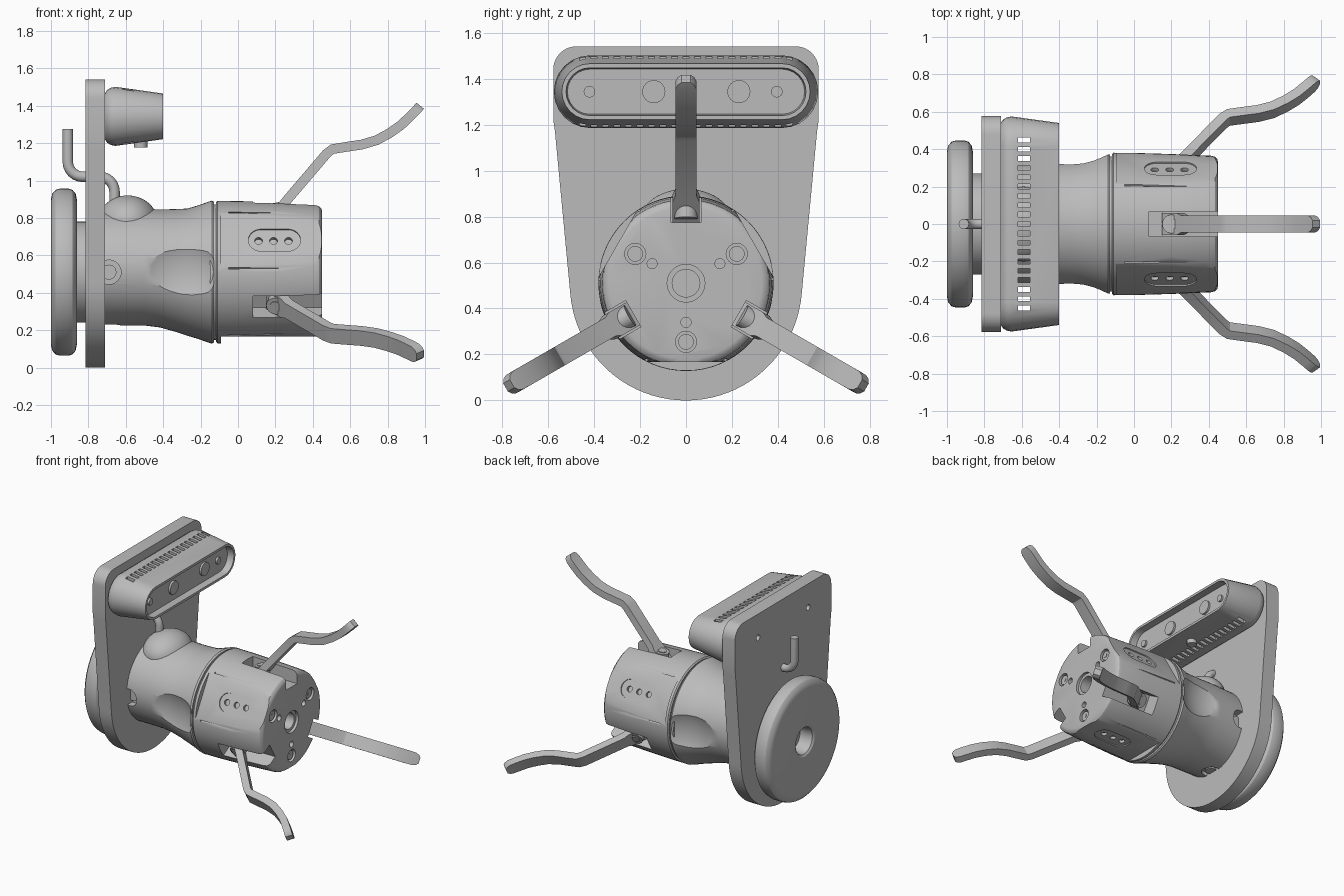
import bpy, bmesh, math
from mathutils import Matrix, Vector

if "Cube" in bpy.data.objects:
    bpy.data.objects.remove(bpy.data.objects["Cube"])

grey = bpy.data.materials.new("plain grey")
grey.use_nodes = True
grey.diffuse_color = (0.5, 0.5, 0.5, 1)
grey.node_tree.nodes["Principled BSDF"].inputs["Base Color"].default_value = (0.5, 0.5, 0.5, 1)

AXIS = 0.51                       # height of the gripper axis
FINGER_ANGLES = (0, 120, 240)     # turns about the axis, 0 is straight up
PANEL_ANGLES = (60, 180, 300)


def spin(deg):
    """Frame on the gripper axis, turned about x so local z points outward."""
    return Matrix.Translation((0, 0, AXIS)) @ Matrix.Rotation(math.radians(deg), 4, 'X')


def finish(name, bm, frame=Matrix()):
    bmesh.ops.transform(bm, matrix=frame, verts=bm.verts)
    bmesh.ops.recalc_face_normals(bm, faces=bm.faces)
    me = bpy.data.meshes.new(name)
    bm.to_mesh(me)
    bm.free()
    me.materials.append(grey)
    ob = bpy.data.objects.new(name, me)
    bpy.context.collection.objects.link(ob)
    return ob


def loft(name, rings, frame=Matrix(), closed=False):
    bm = bmesh.new()
    loops = [[bm.verts.new(p) for p in ring] for ring in rings]
    pairs = list(zip(loops, loops[1:]))
    if closed:
        pairs.append((loops[-1], loops[0]))
    else:
        bm.faces.new(loops[0])
        bm.faces.new(loops[-1])
    for a, b in pairs:
        for i in range(len(a)):
            j = (i + 1) % len(a)
            bm.faces.new((a[i], a[j], b[j], b[i]))
    return finish(name, bm, frame)


def oval(x, ry, rz, cz=0.0, n=64):
    return [(x, ry * math.cos(t), cz + rz * math.sin(t))
            for t in (2 * math.pi * i / n for i in range(n))]


def lathe(name, profile, frame=spin(0), closed=False):
    return loft(name, [oval(x, r, r) for x, r in profile], frame, closed)


def stadium(x, hy, hz, cz=0.0, n=12):
    ends = [(s, math.pi * (i / n - 0.5) + (0 if s > 0 else math.pi))
            for s in (1, -1) for i in range(n + 1)]
    return [(x, s * (hy - hz) + hz * math.cos(t), cz + hz * math.sin(t)) for s, t in ends]


def box(name, lo, hi, frame=Matrix()):
    bm = bmesh.new()
    bmesh.ops.create_cube(bm, size=1)
    lo, hi = Vector(lo), Vector(hi)
    bmesh.ops.scale(bm, vec=hi - lo, verts=bm.verts)
    bmesh.ops.translate(bm, vec=(lo + hi) / 2, verts=bm.verts)
    return finish(name, bm, frame)


def rod(name, a, b, r, frame=Matrix(), n=24):
    a, b = Vector(a), Vector(b)
    bm = bmesh.new()
    bmesh.ops.create_cone(bm, cap_ends=True, segments=n, radius1=r, radius2=r, depth=(b - a).length)
    turn = (b - a).to_track_quat('Z', 'Y').to_matrix().to_4x4()
    return finish(name, bm, frame @ Matrix.Translation((a + b) / 2) @ turn)


def ball(name, centre, size):
    bm = bmesh.new()
    bmesh.ops.create_uvsphere(bm, u_segments=48, v_segments=24, radius=1)
    return finish(name, bm, Matrix.Translation(centre) @ Matrix.Diagonal((*size, 1)))


def cut(target, cutter):
    mod = target.modifiers.new("cut", 'BOOLEAN')
    mod.operation, mod.solver, mod.object = 'DIFFERENCE', 'EXACT', cutter
    bpy.context.view_layer.objects.active = target
    bpy.ops.object.modifier_apply(modifier=mod.name)
    bpy.data.objects.remove(cutter)


# Mounting wheel, hub and back plate
lathe("rear_wheel", [(-0.95, 0.095), (-0.99, 0.1), (-1.0, 0.115), (-1.0, 0.39), (-0.993, 0.42),
                     (-0.975, 0.44), (-0.955, 0.446), (-0.905, 0.446), (-0.885, 0.44),
                     (-0.868, 0.42), (-0.862, 0.39), (-0.862, 0.095)], closed=True)
lathe("wheel_hub", [(-0.89, 0.27), (-0.8, 0.27)])
outline = [(0.505 * math.cos(t), 0.505 + 0.505 * math.sin(t))
           for t in (math.radians(185 + 170 * i / 40) for i in range(41))]
outline += [(0.57, 1.17), (0.577, 1.22)]
for side, start in ((1, 0), (-1, 90)):
    outline += [(side * 0.477 + 0.1 * math.cos(t), 1.44 + 0.1 * math.sin(t))
                for t in (math.radians(start + 9 * i) for i in range(11))]
outline += [(-0.577, 1.22), (-0.57, 1.17)]
plate = loft("back_plate", [[(x, y, z) for y, z in outline] for x in (-0.815, -0.71)])
for y in (-0.3, 0.3):
    cut(plate, rod("hole", (-0.85, y, 1.36), (-0.78, y, 1.36), 0.022))

# Sensor bar with recessed face, lenses and vents
bar = loft("sensor_bar", [stadium(x, hy, hz, 1.343) for x, hy, hz in (
    (-0.715, 0.535, 0.118), (-0.7, 0.558, 0.141), (-0.68, 0.57, 0.153), (-0.655, 0.575, 0.158),
    (-0.4, 0.54, 0.122), (-0.4, 0.522, 0.104), (-0.45, 0.516, 0.098))])
for i in range(19):
    y = (i - 9) * 0.05
    cut(bar, box("slot", (-0.62, y - 0.013, 1.1), (-0.555, y + 0.013, 1.6)))
for y, r in ((-0.42, 0.025), (-0.14, 0.05), (0.23, 0.05), (0.395, 0.025)):
    rod("sensor_lens", (-0.46, y, 1.343), (-0.435, y, 1.343), r)
rod("sensor_foot", (-0.52, 0, 1.176), (-0.52, 0, 1.22), 0.035)

# Cable through the plate
curve = bpy.data.curves.new("cable", 'CURVE')
curve.dimensions, curve.bevel_depth, curve.bevel_resolution = '3D', 0.028, 4
curve.use_fill_caps = True
path = [(-0.91, 1.275), (-0.91, 1.1)]
path += [(-0.83 - 0.08 * math.cos(t), 1.1 - 0.08 * math.sin(t))
         for t in (math.radians(15 * i) for i in range(1, 7))]
path += [(-0.74 + 0.08 * math.sin(t), 0.94 + 0.08 * math.cos(t))
         for t in (math.radians(15 * i) for i in range(7))]
path += [(-0.66, 0.85)]
spline = curve.splines.new('POLY')
spline.points.add(len(path) - 1)
for p, (x, z) in zip(spline.points, path):
    p.co = (x, 0, z, 1)
curve.materials.append(grey)
bpy.context.collection.objects.link(bpy.data.objects.new("cable", curve))

# Flared wrist body with thumb scoops and rear notches
body = loft("wrist_body", [oval(x, ry, rz, cz) for x, ry, rz, cz in (
    (-0.72, 0.32, 0.31, 0.535), (-0.5, 0.33, 0.312, 0.537), (-0.42, 0.333, 0.315, 0.53),
    (-0.34, 0.338, 0.327, 0.52), (-0.27, 0.347, 0.34, AXIS), (-0.21, 0.361, 0.358, AXIS),
    (-0.16, 0.378, 0.376, AXIS), (-0.14, 0.382, 0.382, AXIS), (-0.128, 0.376, 0.376, AXIS))])
for s in (-1, 1):
    cut(body, ball("scoop", (-0.33, s * 0.49, AXIS), (0.27, 0.19, 0.28)))
for a in (90, 180, 270):
    cut(body, rod("notch", (-0.69, 0, 0.25), (-0.69, 0, 0.45), 0.065, spin(a)))
    rod("mount_bolt", (-0.69, 0, 0.2), (-0.69, 0, 0.275), 0.04, spin(a))
ball("cable_bump", (-0.59, 0, 0.78), (0.16, 0.2, 0.14))
lathe("seam_ring", [(-0.15, 0.362), (-0.1, 0.362)])

# Gripper head with three flat panels, three finger slots and front holes
head = lathe("gripper_head", [(-0.118, 0.372), (-0.11, 0.381), (0.0, 0.38), (0.2, 0.374),
                              (0.41, 0.365), (0.432, 0.36), (0.445, 0.347), (0.45, 0.33)])
for a in PANEL_ANGLES:
    f = spin(a)
    cut(head, box("flat", (-0.09, -0.5, 0.343), (0.6, 0.5, 0.6), f))
    tray = [[(0.195 + y, x, z) for z, y, x in stadium(z, 0.14, 0.068)] for z in (0.335, 0.4)]
    cut(head, loft("tray", tray, f))
    for x in (0.11, 0.19, 0.27):
        cut(head, rod("button_hole", (x, 0, 0.315), (x, 0, 0.4), 0.021, f, 16))
    cut(head, rod("screw_hole", (0.42, 0, 0.255), (0.5, 0, 0.255), 0.046, f))
    rod("front_screw", (0.41, 0, 0.255), (0.44, 0, 0.255), 0.034, f)
    rod("screw_socket", (0.439, 0, 0.255), (0.443, 0, 0.255), 0.016, f, 6)
    cut(head, rod("pin_hole", (0.42, 0, 0.17), (0.5, 0, 0.17), 0.022, f, 16))
    for s in (-1, 1):
        cut(head, box("groove", (-0.05, s * 0.172 - 0.004, 0.33), (0.43, s * 0.172 + 0.004, 0.4), f))
for a in FINGER_ANGLES:
    cut(head, box("slot", (0.08, -0.066, 0.265), (0.6, 0.066, 0.6), spin(a)))
cut(head, rod("centre_hole", (0.43, 0, 0), (0.6, 0, 0), 0.082, spin(0), 32))
cut(head, rod("centre_bore", (0.3, 0, 0), (0.6, 0, 0), 0.06, spin(0), 32))

# Bent fingers: centre line as (x, outward, half width)
LINE = [(0.17, 0.275, 0.058), (0.25, 0.37, 0.058), (0.27, 0.395, 0.046), (0.475, 0.635, 0.046),
        (0.505, 0.658, 0.046), (0.58, 0.67, 0.046), (0.66, 0.682, 0.046), (0.74, 0.705, 0.046),
        (0.81, 0.743, 0.046), (0.87, 0.785, 0.046), (0.92, 0.832, 0.046), (0.95, 0.862, 0.045),
        (0.965, 0.879, 0.036), (0.974, 0.89, 0.02)]
rings = []
for i, (x, z, w) in enumerate(LINE):
    before, after = LINE[max(i - 1, 0)], LINE[min(i + 1, len(LINE) - 1)]
    d = Vector((after[0] - before[0], after[1] - before[1])).normalized() * 0.026
    rings.append([(x - d.y * k, w * s, z + d.x * k)
                  for k, s in ((1, 1), (1, -1), (-1, -1), (-1, 1))])
for a in FINGER_ANGLES:
    f = spin(a)
    loft("finger", rings, f)
    rod("finger_pivot", (0.215, 0, 0.28), (0.2, 0, 0.365), 0.05, f)
    rod("pivot_screw", (0.201, 0, 0.36), (0.199, 0, 0.371), 0.03, f, 16)

# Smooth rounded surfaces, keep edges crisp
for ob in bpy.context.scene.objects:
    ob.select_set(ob.type == 'MESH')
bpy.context.view_layer.objects.active = head
bpy.ops.object.shade_smooth_by_angle(angle=math.radians(30))
